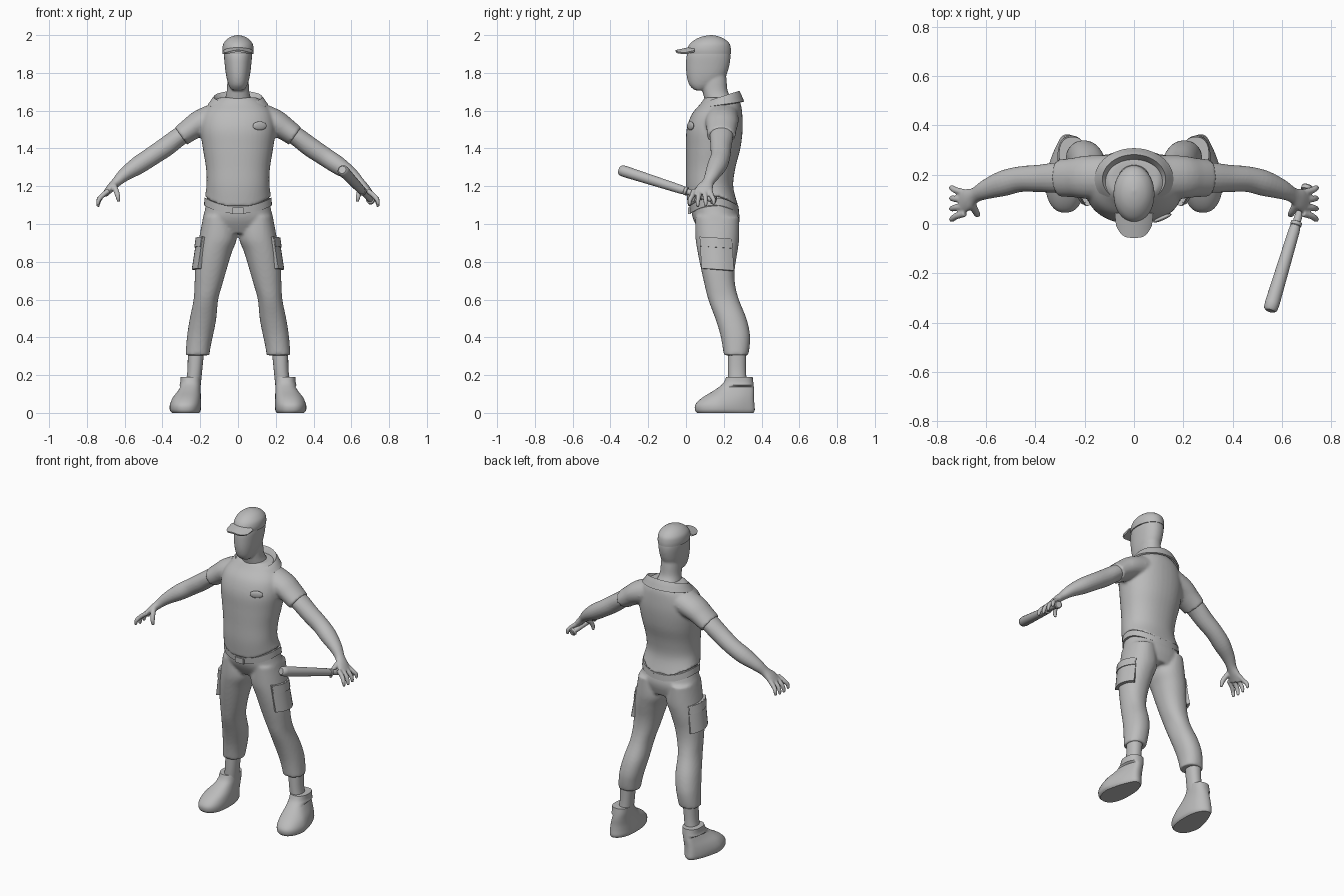
import bpy, bmesh, math
from mathutils import Vector

cube = bpy.data.objects.get("Cube")
if cube:
    bpy.data.objects.remove(cube)

grey = bpy.data.materials.new("plain grey")
grey.use_nodes = True
grey.diffuse_color = (0.5, 0.5, 0.5, 1)
grey.node_tree.nodes["Principled BSDF"].inputs["Base Color"].default_value = (0.5, 0.5, 0.5, 1)


def smooth_rows(rows, steps=4):
    """Catmull-Rom interpolation of section rows."""
    rows = [Vector(r) for r in rows]
    out = []
    for i in range(len(rows) - 1):
        b, c = rows[i], rows[i + 1]
        m = (c - rows[max(i - 1, 0)]) / 2
        n = (rows[min(i + 2, len(rows) - 1)] - b) / 2
        for k in range(steps):
            t = k / steps
            p, q = t * t, t * t * t
            out.append(b * (2*q - 3*p + 1) + m * (q - 2*p + t) + c * (3*p - 2*q) + n * (q - p))
    return out + [rows[-1]]


def skin(bm, rings):
    """Join rings of points into a closed, capped tube."""
    rings = [[bm.verts.new(p) for p in ring] for ring in rings]
    n = len(rings[0])
    for a, b in zip(rings, rings[1:]):
        for i in range(n):
            bm.faces.new((a[i], a[(i + 1) % n], b[(i + 1) % n], b[i]))
    bm.faces.new(rings[0])
    bm.faces.new(rings[-1])


def superellipse(power, n):
    for i in range(n):
        a = 2 * math.pi * i / n
        c, s = math.cos(a), math.sin(a)
        yield (math.copysign(abs(c) ** (2 / power), c), math.copysign(abs(s) ** (2 / power), s))


def stack(bm, rows, side=1, power=2.2, n=40):
    """Level sections: z, x from, x to, y from, y to, dip at front and back."""
    rings = []
    for z, x0, x1, y0, y1, dip in smooth_rows([tuple(r) + (0,) * (6 - len(r)) for r in rows]):
        rings.append([(side * ((x0 + x1) / 2 + (x1 - x0) / 2 * c),
                       (y0 + y1) / 2 + (y1 - y0) / 2 * s, z - dip * s * s)
                      for c, s in superellipse(power, n)])
    skin(bm, rings)


def centred(rows):
    """Turn z, half width, y from, y to, ... into full sections."""
    return [(r[0], -r[1], r[1]) + tuple(r[2:]) for r in rows]


def tube(bm, rows, side=1, ref=(0, 1, 0), n=20, steps=4):
    """Sections along a path: x, y, z, radius along ref, radius across."""
    rows = smooth_rows([Vector(r) for r in rows], steps)
    pts = [Vector((side * r[0], r[1], r[2])) for r in rows]
    rings = []
    for i, (p, r) in enumerate(zip(pts, rows)):
        t = (pts[min(i + 1, len(pts) - 1)] - pts[max(i - 1, 0)]).normalized()
        v = t.cross(Vector(ref)).normalized()
        u = v.cross(t)
        rings.append([p + u * r[3] * c + v * r[4] * s for c, s in superellipse(2, n)])
    skin(bm, rings)


def finish(name, bm, voxel=0, mirror=False, thick=0, relax=4):
    bmesh.ops.recalc_face_normals(bm, faces=bm.faces)
    mesh = bpy.data.meshes.new(name)
    bm.to_mesh(mesh)
    bm.free()
    mesh.materials.append(grey)
    ob = bpy.data.objects.new(name, mesh)
    bpy.context.collection.objects.link(ob)
    bpy.ops.object.select_all(action='DESELECT')
    ob.select_set(True)
    bpy.context.view_layer.objects.active = ob
    bpy.ops.object.shade_smooth_by_angle(angle=math.radians(40))
    if voxel:
        m = ob.modifiers.new("blend", 'REMESH')
        m.mode, m.voxel_size, m.use_smooth_shade = 'VOXEL', voxel, True
        m = ob.modifiers.new("relax", 'SMOOTH')
        m.factor, m.iterations = 0.5, relax
    if thick:
        m = ob.modifiers.new("thickness", 'SOLIDIFY')
        m.thickness, m.offset = thick, 0
        ob.modifiers.new("crisp_rim", 'EDGE_SPLIT')
    if mirror:
        ob.modifiers.new("mirror", 'MIRROR')
    return ob


def patch(name, f, nu, nv, thick, mirror=False):
    """Sheet given by a function of u and v, with thickness."""
    bm = bmesh.new()
    g = [[bm.verts.new(f(i / nu, j / nv)) for j in range(nv + 1)] for i in range(nu + 1)]
    for i in range(nu):
        for j in range(nv):
            bm.faces.new((g[i][j], g[i + 1][j], g[i + 1][j + 1], g[i][j + 1]))
    return finish(name, bm, thick=thick, mirror=mirror)


# Shirt: torso blended with two short sleeves
bm = bmesh.new()
stack(bm, centred([
    (1.15, .178, .012, .284, .065), (1.165, .172, .008, .272, .055), (1.22, .166, 0, .25, .02),
    (1.3, .17, 0, .262), (1.4, .186, 0, .288), (1.5, .198, .003, .3),
    (1.58, .185, .03, .298), (1.635, .145, .075, .29), (1.67, .1, .1, .27)]))
for s in (1, -1):
    tube(bm, [(.08, .19, 1.575, .09, .08), (.19, .19, 1.54, .088, .07),
              (.25, .188, 1.503, .08, .062), (.303, .186, 1.465, .076, .056)], s)
finish("shirt", bm, voxel=.009)

# Trousers: pelvis blended with two legs
bm = bmesh.new()
stack(bm, centred([(1.16, .16, .03, .245), (1.08, .174, .028, .275),
                   (1.02, .187, .04, .284), (.95, .17, .08, .265)]))
for s in (1, -1):
    stack(bm, [
        (1.04, .03, .184, .05, .28), (.93, .006, .205, .05, .282), (.85, .033, .218, .062, .272),
        (.76, .06, .227, .08, .258), (.68, .083, .23, .098, .26), (.6, .105, .235, .118, .28),
        (.5, .115, .255, .155, .32), (.42, .13, .268, .18, .338),
        (.36, .143, .274, .192, .338), (.305, .152, .278, .2, .33)], s)
finish("trousers", bm, voxel=.009)

# Belt and buckle
bm = bmesh.new()
stack(bm, centred([(1.1, .18, .022, .281, .045), (1.14, .177, .018, .278, .045)]))
finish("belt", bm)
bm = bmesh.new()
bmesh.ops.create_cube(bm, size=1)
bmesh.ops.scale(bm, verts=bm.verts, vec=(.06, .016, .034))
bmesh.ops.translate(bm, verts=bm.verts, vec=(0, .018, 1.07))
finish("belt_buckle", bm)

# Neck and head
bm = bmesh.new()
stack(bm, centred([(1.58, .085, .11, .26), (1.65, .072, .1, .25), (1.7, .06, .088, .222),
                   (1.76, .056, .08, .215), (1.82, .05, .08, .21)]))
stack(bm, centred([(1.708, .032, .045, .1), (1.735, .049, .018, .16), (1.78, .062, .004, .208),
                   (1.84, .07, 0, .23), (1.9, .074, .006, .235), (1.95, .065, .04, .22)]))
finish("head_and_neck", bm, voxel=.007)

# Cap and its peak
bm = bmesh.new()
stack(bm, centred([(1.9, .081, .006, .238), (1.925, .083, .006, .238), (1.955, .077, .022, .23),
                   (1.98, .056, .055, .203), (1.994, .03, .092, .17), (2, .004, .13, .138)]), power=2)
finish("cap", bm)


def peak(u, v):
    x = (2 * u - 1) * .076
    reach = .1 * (1 - abs(2 * u - 1) ** 3.5 * .5)
    y = .045 - v * reach
    return (x * (1 - .08 * v), y, 1.932 + .22 * (y - .02) - 4 * x * x)


patch("cap_peak", peak, 16, 5, .01)


# Folded collar, open at the front
def collar(u, v):
    a = -math.pi / 2 + .12 + u * (2 * math.pi - .24)
    c, s = math.cos(a), math.sin(a)
    rise = math.sin(math.pi * min(v * 1.4, 1) * .5) if v < .5 else 1 - (v - .5) * 2.2
    r = .1 + .056 * v
    return (r * c, .183 + (r * .77) * s, 1.632 + .02 * s + (.036 + .012 * s) * rise)


patch("collar", collar, 48, 8, .01)

# Arms and hands
bm = bmesh.new()
tube(bm, [(.22, .19, 1.523, .06, .05), (.31, .188, 1.463, .062, .05), (.38, .185, 1.41, .056, .052),
          (.46, .182, 1.356, .052, .05), (.53, .165, 1.31, .052, .048), (.6, .14, 1.262, .04, .036),
          (.643, .118, 1.222, .031, .026), (.675, .1, 1.19, .044, .022), (.703, .085, 1.158, .048, .016)])
for k in range(4):
    y, tip = .043 + .028 * k, .02 + .042 * k
    drop = .008 * abs(k - 1.3)
    tube(bm, [(.685, y, 1.178, .014, .014), (.722, (y + tip) / 2, 1.147, .0135, .0135),
              (.738, tip, 1.115 + drop, .012, .012), (.742, tip, 1.088 + drop, .008, .008)], n=10)
tube(bm, [(.66, .085, 1.205, .018, .018), (.645, .055, 1.175, .015, .015),
          (.636, .04, 1.145, .013, .013), (.632, .04, 1.118, .008, .008)], n=10)
finish("arm", bm, voxel=.005, mirror=True, relax=3)

# Baton held in the left hand
butt, end = Vector((.705, .157, 1.124)), Vector((.552, -.352, 1.287))
bm = bmesh.new()
tube(bm, [tuple(butt.lerp(end, t)) + (r, r) for t, r in (
    (0, .018), (.008, .023), (.035, .023), (.04, .016), (.29, .016), (.295, .023),
    (.32, .023), (.325, .02), (.36, .023), (.94, .03), (.985, .028), (1, .02))],
    ref=(0, 0, 1), steps=1)
finish("baton", bm)

# Ankles
bm = bmesh.new()
stack(bm, [(.12, .2, .285, .225, .325), (.22, .19, .268, .222, .318), (.34, .178, .266, .222, .32)])
finish("ankle", bm, mirror=True)

# Shoes, narrowed at the heel
bm = bmesh.new()
stack(bm, [(0, .205, .352, .058, .358), (.015, .197, .362, .048, .364), (.045, .195, .362, .05, .362),
           (.08, .196, .35, .085, .36), (.12, .198, .325, .15, .36),
           (.155, .197, .307, .195, .357), (.19, .196, .304, .213, .353)], power=2.4)
for v in bm.verts:
    if v.co.z < .14 and v.co.x > .255:
        v.co.x -= (v.co.x - .255) * .9 * min(max(v.co.y - .17, 0) * 2.5, .4)
finish("shoe", bm, mirror=True)


# Thigh pockets with flaps
def pocket(lift, depth):
    return lambda u, v: (.208 + lift + .026 * v * depth - .03 * (2 * u - 1) ** 2,
                         .078 + .16 * u + .01 * v * depth, .932 - .168 * v * depth - .012 * u)


patch("thigh_pocket", pocket(0, 1), 8, 6, .022, True)
patch("pocket_flap", pocket(.006, .3), 8, 2, .02, True)

# Oval chest badge
bm = bmesh.new()
bmesh.ops.create_uvsphere(bm, u_segments=24, v_segments=12, radius=1)
for v in bm.verts:
    x, y, z = v.co.x * .04, v.co.y * .009, v.co.z * .023
    v.co = (.115 + x * .92 - y * .4, .024 + x * .4 + y * .92, 1.52 + z)
finish("chest_badge", bm)
